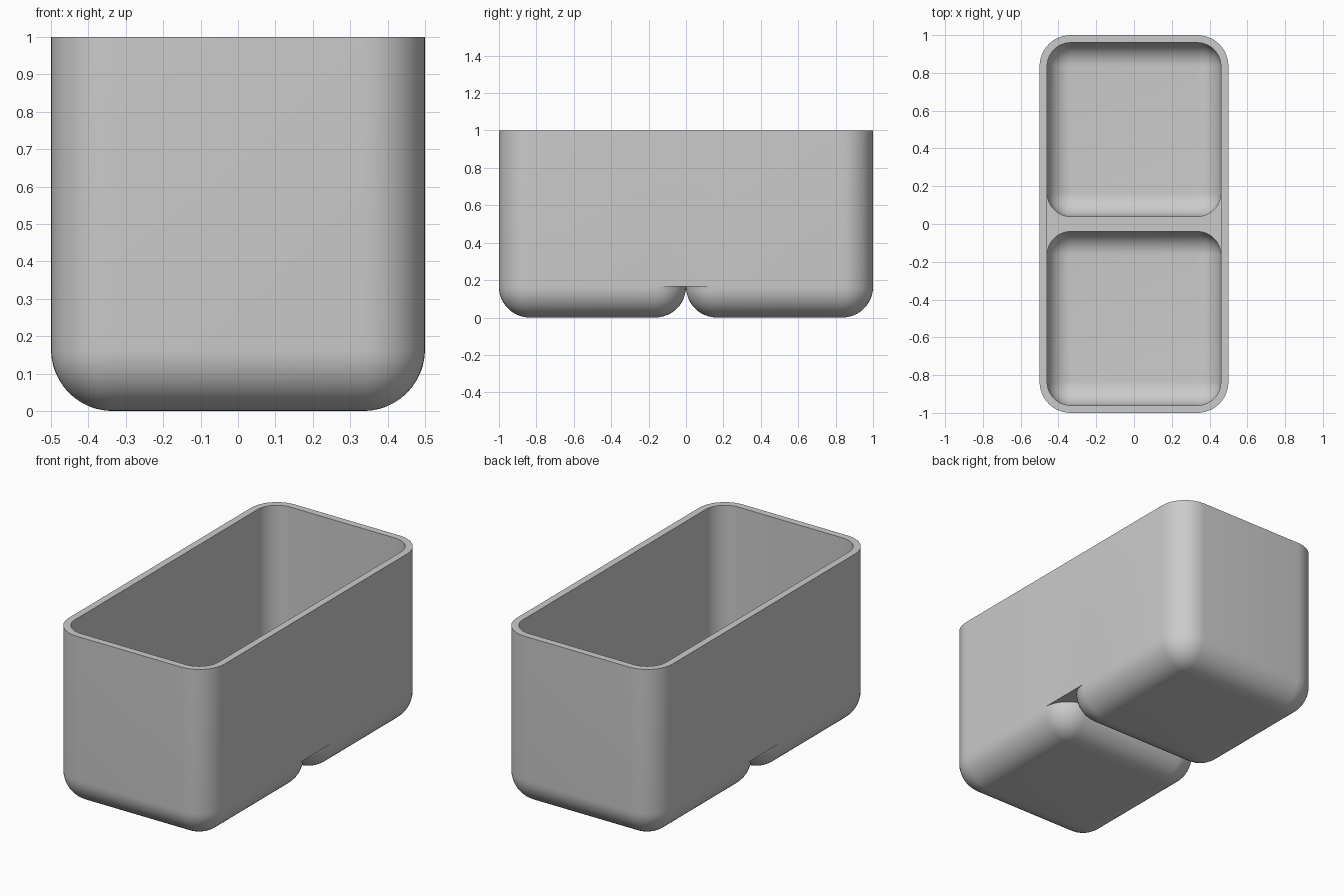
import bpy
import bmesh
from math import sin, cos, pi

old = bpy.data.objects.get("Cube")
if old:
    bpy.data.objects.remove(old, do_unlink=True)

STEPS = 12        # segments per quarter round
HEIGHT = 1.0
WALL = 0.04
R_OUT = 0.165     # outer corner and bottom radius
R_IN = R_OUT - WALL
DIVIDER = 0.265   # height of the low divider inside
bm = bmesh.new()


def ring(hx, hy, r, cy, z, split=None):
    """Rounded rectangle of vertices; split adds points on the long sides."""
    pts = []
    for k, (sx, sy) in enumerate(((1, 1), (-1, 1), (-1, -1), (1, -1))):
        for i in range(STEPS + 1):
            a = (k + i / STEPS) * pi / 2
            pts.append((sx * (hx - r) + r * cos(a), cy + sy * (hy - r) + r * sin(a)))
        if split and k % 2:
            pts += [(sx * hx, sy * -sx * -split * s) for s in (1, -1)]
    return [bm.verts.new((x, y, z)) for x, y in pts]


def loft(rings, cap=False):
    """Skin neighbouring rings with quads."""
    for lo, hi in zip(rings, rings[1:]):
        n = len(lo)
        for i in range(n):
            j = (i + 1) % n
            bm.faces.new((lo[i], lo[j], hi[j], hi[i]))
    if cap:
        bm.faces.new(rings[-1])


def side_ring(inset, z):
    pts = []
    hx, hy, r = 0.5 - inset, 1 - inset, R_OUT - inset
    for k, (sx, sy) in enumerate(((1, 1), (-1, 1), (-1, -1), (1, -1))):
        for i in range(STEPS + 1):
            a = (k + i / STEPS) * pi / 2
            pts.append((sx * (hx - r) + r * cos(a), sy * (hy - r) + r * sin(a)))
        if k % 2:   # extra points where the two cups meet the long wall
            pts += [(sx * hx, sy * R_OUT), (sx * hx, -sy * R_OUT)]
    return [bm.verts.new((x, y, z)) for x, y in pts]


def cup(cy, inset, r, floor, top):
    """Square cup with rounded corners and a rounded bottom."""
    h = 0.5 - inset
    rings = [ring(h, h, r, cy, top)] if top > floor + r else []
    for i in range(STEPS + 1):
        a = i / STEPS * pi / 2
        d = r * (1 - cos(a))
        rings.append(ring(h - d, h - d, r - d, cy, floor + r - r * sin(a)))
    loft(rings, cap=True)


def web(hx, gap, r, z):
    """Flat strip filling the space between the two rounded cups."""
    right = [(hx - r + r * sin(t), gap + r - r * cos(t))
             for t in (i / STEPS * pi / 2 for i in range(STEPS + 1))]
    line = [(-x, y) for x, y in reversed(right)] + right
    pairs = [[bm.verts.new((x, s * y, z)) for s in (1, -1)] for x, y in line]
    for a, b in zip(pairs, pairs[1:]):
        bm.faces.new((a[0], a[1], b[1], b[0]))


# Outer wall, rim and inner wall
loft([side_ring(0, R_OUT), side_ring(0, HEIGHT),
      side_ring(WALL, HEIGHT), side_ring(WALL, DIVIDER)])

# Two rounded feet outside and two compartments inside
for cy in (-0.5, 0.5):
    cup(cy, 0, R_OUT, 0, R_OUT)
    cup(cy, WALL, R_IN, WALL, DIVIDER)

# Underside between the feet, and top of the divider
web(0.5, 0, R_OUT, R_OUT)
web(0.5 - WALL, WALL, R_IN, DIVIDER)

# Weld into one closed shell
bmesh.ops.remove_doubles(bm, verts=bm.verts, dist=0.0002)
bmesh.ops.dissolve_degenerate(bm, edges=bm.edges, dist=0.0001)
bmesh.ops.recalc_face_normals(bm, faces=bm.faces)

mesh = bpy.data.meshes.new("storage_bin")
bm.to_mesh(mesh)
bm.free()
bin_obj = bpy.data.objects.new("storage_bin", mesh)
bpy.context.collection.objects.link(bin_obj)

grey = bpy.data.materials.new("light_grey")
grey.use_nodes = True
colour = (0.6, 0.6, 0.6, 1)
grey.diffuse_color = colour
grey.node_tree.nodes["Principled BSDF"].inputs["Base Color"].default_value = colour
mesh.materials.append(grey)

bpy.context.view_layer.objects.active = bin_obj
bin_obj.select_set(True)
bpy.ops.object.shade_smooth_by_angle(angle=pi / 6)
